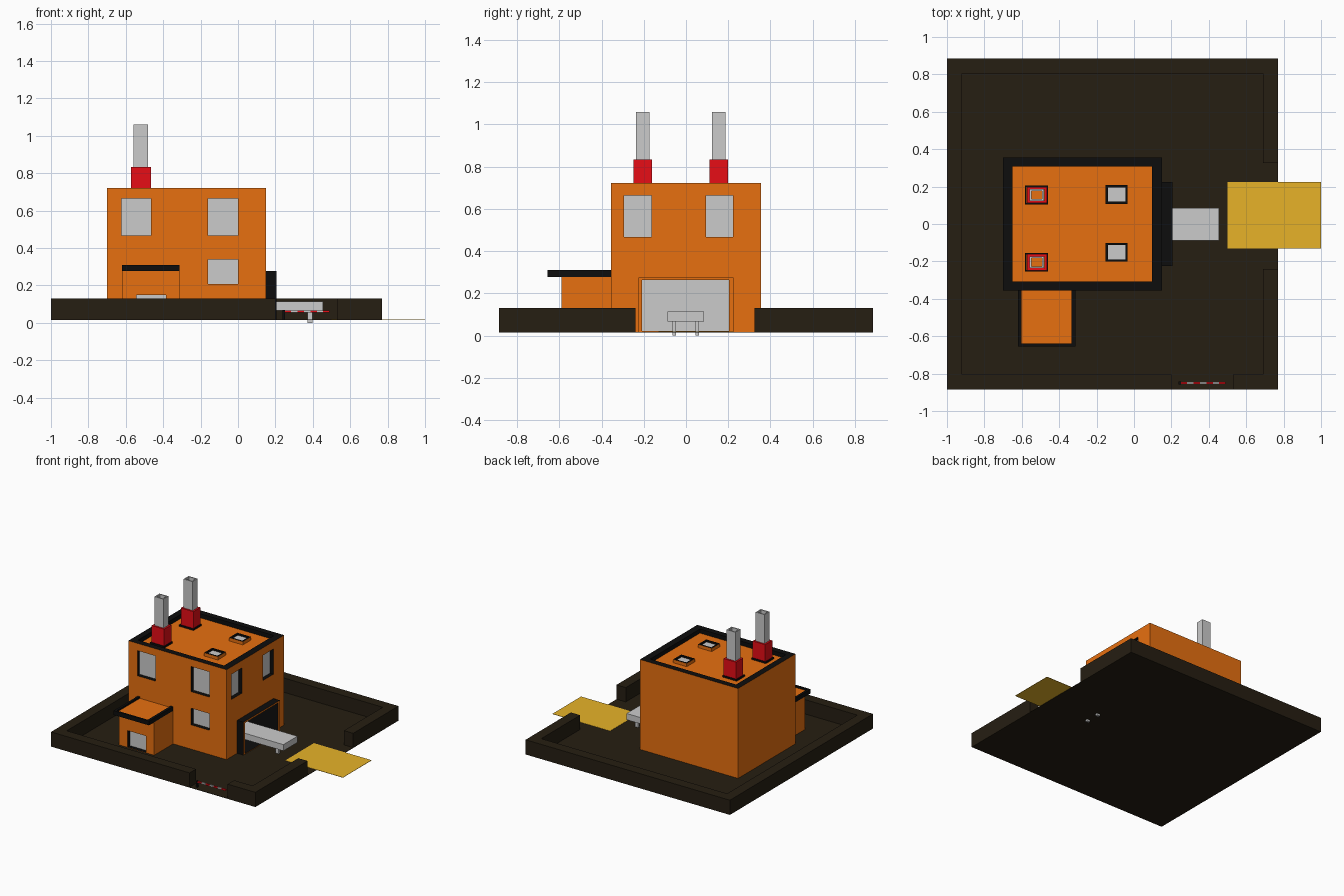
import bpy, bmesh
from mathutils import Vector

if "Cube" in bpy.data.objects:
    bpy.data.objects.remove(bpy.data.objects["Cube"])


def material(name, rgb):
    m = bpy.data.materials.new(name)
    m.diffuse_color = (*rgb, 1)
    m.use_nodes = True
    m.node_tree.nodes["Principled BSDF"].inputs["Base Color"].default_value = m.diffuse_color
    return m


ORANGE = material("orange", (0.8, 0.16, 0.005))
BLACK = material("black", (0.004, 0.004, 0.004))
RED = material("red", (0.8, 0.004, 0.008))
BROWN = material("dark_brown", (0.019, 0.013, 0.006))
YELLOW = material("yellow", (0.8, 0.45, 0.022))
GREY = material("grey", (0.61, 0.61, 0.61))
AXES = {'x': Vector((1, 0, 0)), 'y': Vector((0, 1, 0)), 'z': Vector((0, 0, 1))}


def box(name, x, y, z, mat, **faces):
    """Box from ranges; faces such as top=, bottom=, front= get another material."""
    sides = dict(top=(0, 0, 1), bottom=(0, 0, -1), front=(0, -1, 0),
                 back=(0, 1, 0), right=(1, 0, 0), left=(-1, 0, 0))
    me = bpy.data.meshes.new(name)
    bm = bmesh.new()
    bmesh.ops.create_cube(bm, size=1)
    for v in bm.verts:
        v.co = [(a + b) / 2 + c * (b - a) for (a, b), c in zip((x, y, z), v.co)]
    bm.normal_update()
    me.materials.append(mat)
    for side, m in faces.items():
        me.materials.append(m)
        for f in bm.faces:
            if f.normal.dot(Vector(sides[side])) > 0.9:
                f.material_index = len(me.materials) - 1
    bm.to_mesh(me)
    bm.free()
    ob = bpy.data.objects.new(name, me)
    bpy.context.collection.objects.link(ob)
    return ob


def cut(ob, x, y, z, mat, **faces):
    """Carve a box-shaped recess; its walls keep the cutter's materials."""
    cutter = box("cutter", x, y, z, mat, **faces)
    cutter.hide_render = True
    mod = ob.modifiers.new("cut", 'BOOLEAN')
    mod.operation, mod.solver, mod.object = 'DIFFERENCE', 'EXACT', cutter
    mod.material_mode = 'TRANSFER'
    bpy.context.view_layer.objects.active = ob
    bpy.ops.object.modifier_apply(modifier=mod.name)
    bpy.data.objects.remove(cutter)


# Yard with perimeter wall and two gateways
yard = box("yard_and_wall", (-1, 0.77), (-0.885, 0.885), (0.015, 0.13), BROWN)
cut(yard, (-0.92, 0.69), (-0.805, 0.805), (0.018, 0.3), BROWN)
cut(yard, (0.5, 1), (-0.24, 0.325), (0.018, 0.3), BROWN)
cut(yard, (0.20, 0.53), (-1, -0.7), (0.018, 0.3), BROWN)

# Main hall with sunken roof
hall = box("main_hall", (-0.70, 0.15), (-0.355, 0.355), (0.0165, 0.722), ORANGE, top=BLACK)
cut(hall, (-0.65, 0.095), (-0.308, 0.308), (0.69, 0.9), BLACK, bottom=ORANGE)

# Front windows
for x, z in (((-0.624, -0.464), (0.468, 0.665)),
             ((-0.16, 0.0), (0.468, 0.665)),
             ((-0.16, 0.0), (0.208, 0.338))):
    cut(hall, x, (-0.5, -0.325), z, BLACK, back=GREY)

# Side windows
for y in ((-0.294, -0.163), (0.095, 0.223)):
    cut(hall, (0.12, 0.4), y, (0.466, 0.663), BLACK, left=GREY)

# Loading door surround and deep opening
surround = box("loading_door_surround", (0.149, 0.205), (-0.225, 0.225), (0.0165, 0.276),
               BLACK, right=ORANGE)
for part in (hall, surround):
    cut(part, (-0.6, 0.4), (-0.208, 0.204), (0.022, 0.263), BLACK, left=GREY)

# Entrance annex with overhanging roof
annex = box("entrance_annex", (-0.617, -0.313), (-0.59, -0.354), (0.0165, 0.277), ORANGE)
cut(annex, (-0.544, -0.384), (-0.8, -0.56), (0.02, 0.15), BLACK, back=GREY)
canopy = box("annex_roof", (-0.62, -0.313), (-0.655, -0.354), (0.277, 0.31), BLACK)
cut(canopy, (-0.602, -0.334), (-0.64, -0.3), (0.297, 0.4), BLACK, bottom=ORANGE)


def tube(name, cx, cy, hx, hy, wall, z, mat, inner):
    ob = box(name, (cx - hx, cx + hx), (cy - hy, cy + hy), z, mat)
    cut(ob, (cx - hx + wall, cx + hx - wall), (cy - hy + wall, cy + hy - wall),
        (z[0] - 0.1, z[1] + 0.1), inner)


# Chimneys (collar, red sleeve, open flue) and skylights
for i, y in enumerate((-0.205, 0.155)):
    tube(f"chimney_collar_{i}", -0.521, y, 0.062, 0.05, 0.008, (0.688, 0.703), BLACK, BLACK)
    tube(f"chimney_sleeve_{i}", -0.519, y, 0.054, 0.044, 0.014, (0.688, 0.834), RED, RED)
    tube(f"chimney_flue_{i}", -0.52, y, 0.038, 0.031, 0.009, (0.69, 1.06), GREY, GREY)

    cy = y + (0.054 if i == 0 else 0.003)
    sky = box(f"skylight_{i}", (-0.152, -0.034), (cy - 0.05, cy + 0.05), (0.688, 0.716),
              ORANGE, top=BLACK)
    cut(sky, (-0.14, -0.046), (cy - 0.038, cy + 0.038), (0.704, 0.8), BLACK, bottom=GREY)

# Conveyor and its legs
box("conveyor_bed", (-0.1, 0.455), (-0.088, 0.086), (0.066, 0.115), GREY)
for i, y in enumerate((-0.056, 0.053)):
    box(f"conveyor_leg_{i}", (0.371, 0.397), (y - 0.009, y + 0.009), (0, 0.07), GREY)

# Yellow driveway outside the side gateway
box("driveway", (0.5, 1.0), (-0.13, 0.225), (0.0175, 0.0195), YELLOW)

# Striped gate barrier
box("barrier_post", (0.238, 0.25), (-0.858, -0.843), (0.018, 0.068), BLACK)
step = 0.24 / 7
for i in range(7):
    x = 0.25 + i * step
    box(f"barrier_stripe_{i}", (x, x + step), (-0.856, -0.845), (0.055, 0.066),
        RED if i % 2 == 0 else GREY)
